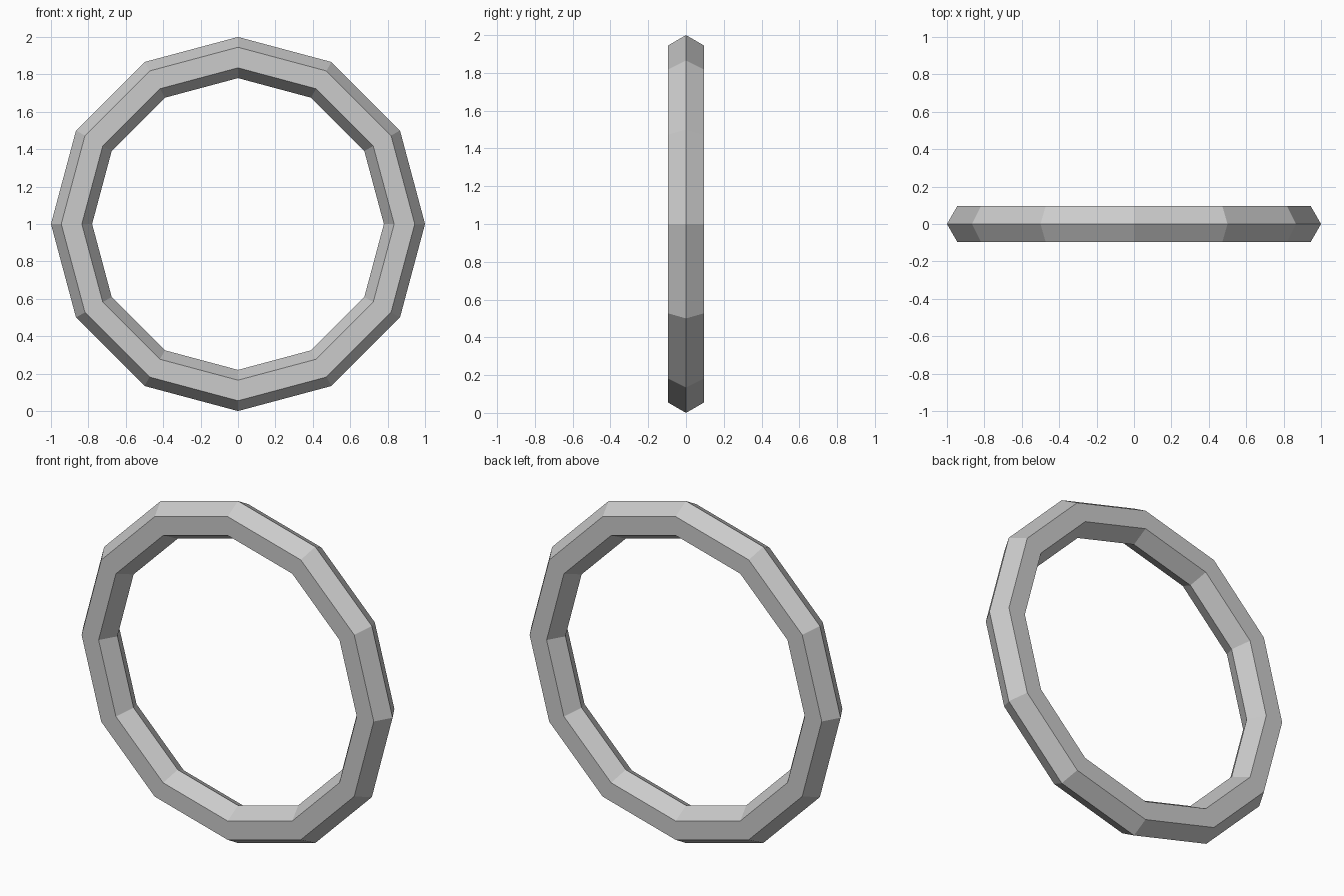
import bpy
import math

if "Cube" in bpy.data.objects:
    bpy.data.objects.remove(bpy.data.objects["Cube"])

# Low-poly ring: 12 segments around, hexagonal cross-section, standing upright
bpy.ops.mesh.primitive_torus_add(
    major_segments=12,
    minor_segments=6,
    major_radius=0.89,
    minor_radius=0.11,
    location=(0, 0, 1),
    rotation=(math.radians(90), 0, 0),
)
ring = bpy.context.object
ring.name = "ring"
bpy.ops.object.transform_apply(location=False, rotation=True, scale=True)
bpy.ops.object.shade_flat()
